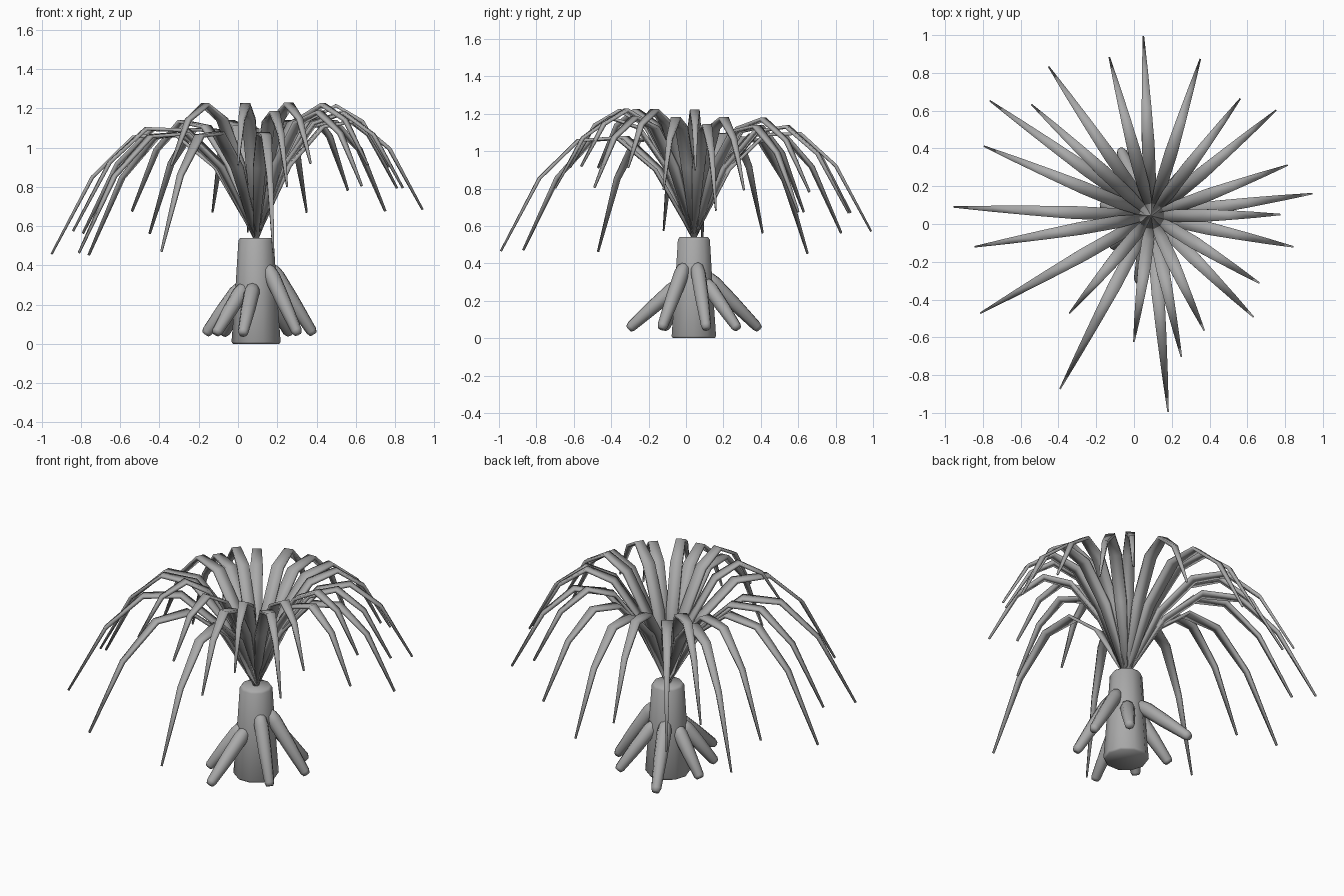
import bpy, bmesh, math
from mathutils import Vector

if "Cube" in bpy.data.objects:
    bpy.data.objects.remove(bpy.data.objects["Cube"])

CX, CY = 0.092, 0.042      # plant axis

# Darker grey for the whole plant
GREY = bpy.data.materials.new("dark_grey")
GREY.diffuse_color = (0.4, 0.4, 0.4, 1)
GREY.use_nodes = True
GREY.node_tree.nodes["Principled BSDF"].inputs["Base Color"].default_value = GREY.diffuse_color


def finish(name, bm):
    bmesh.ops.recalc_face_normals(bm, faces=bm.faces)
    for f in bm.faces:
        f.smooth = True
    me = bpy.data.meshes.new(name)
    bm.to_mesh(me)
    bm.free()
    me.materials.append(GREY)
    ob = bpy.data.objects.new(name, me)
    bpy.context.collection.objects.link(ob)
    return ob


def loft(bm, rings):
    """Skin a list of point rings and cap both ends."""
    vs = [[bm.verts.new(p) for p in ring] for ring in rings]
    n = len(vs[0])
    for a, b in zip(vs, vs[1:]):
        for i in range(n):
            j = (i + 1) % n
            bm.faces.new((a[i], a[j], b[j], b[i]))
    bm.faces.new(vs[0][::-1])
    bm.faces.new(vs[-1])


def rod(name, start, end, profile, sides):
    """Turned rod: profile is (fraction along, radius)."""
    start, end = Vector(start), Vector(end)
    q = (end - start).to_track_quat('Z', 'Y')
    rings = []
    for t, r in profile:
        c = start.lerp(end, t)
        rings.append([c + q @ Vector((r * math.cos(k * math.tau / sides),
                                      r * math.sin(k * math.tau / sides), 0))
                      for k in range(sides)])
    bm = bmesh.new()
    loft(bm, rings)
    return finish(name, bm)


# Tapered trunk
rod("trunk", (CX, CY, 0), (CX, CY, 0.54),
    [(0, 0.118), (0.02, 0.125), (0.5, 0.106), (0.975, 0.09), (1, 0.08)], 10)

# Stilt roots: (angle, tip radius, start height)
ROOTS = [(13, 0.31, 0.37), (54, 0.30, 0.28), (115, 0.395, 0.31), (167, 0.275, 0.27),
         (218, 0.27, 0.27), (259, 0.365, 0.27), (321, 0.285, 0.37)]
for i, (a, r, z) in enumerate(ROOTS):
    d = Vector((math.cos(math.radians(a)), math.sin(math.radians(a)), 0))
    c = Vector((CX, CY, 0))
    rod(f"root_{i + 1}", c + d * 0.075 + Vector((0, 0, z + 0.025)),
        c + d * (r - 0.01) + Vector((0, 0, 0.05)),
        [(0, 0.02), (0.05, 0.034), (0.15, 0.041), (0.5, 0.038), (0.95, 0.028), (1, 0.02)], 8)

# Arching leaves: tip positions in plan; longer leaves droop lower
TIPS = [(.05, .99), (-.13, .88), (.35, .87), (-.45, .83), (.56, .66), (-.76, .65),
        (-.54, .63), (.75, .60), (-.79, .41), (.81, .31), (-.95, .09), (.94, .16),
        (.77, .05), (.84, -.12), (-.84, -.12), (-.81, -.47), (-.34, -.47), (.66, -.31),
        (.63, -.49), (.37, -.56), (.25, -.70), (0, -.62), (.18, -.99), (-.39, -.87)]
WIDTHS = [0.012, 0.033, 0.034, 0.026, 0.016, 0.004]   # half widths along the leaf
THICK = 0.009
for i, (x, y) in enumerate(TIPS):
    d = Vector((x - CX, y - CY, 0))
    length = d.length
    d.normalize()
    side = Vector((-d.y, d.x, 0))
    rise = 2.265
    droop = rise - (0.37 - (length - 0.67) / 0.37 * 0.45)
    pts = [Vector((CX, CY, 0.54)) + d * length * t
           + Vector((0, 0, rise * t - droop * t * t)) for t in (0, .2, .4, .6, .8, 1)]
    rings = []
    for k, p in enumerate(pts):
        tan = (pts[min(k + 1, 5)] - pts[max(k - 1, 0)]).normalized()
        up = tan.cross(side) * THICK * (0.6 if k == 5 else 1)
        w = side * WIDTHS[k]
        rings.append([p - w - up, p + w - up, p + w + up, p - w + up])
    bm = bmesh.new()
    loft(bm, rings)
    finish(f"leaf_{i + 1}", bm)
